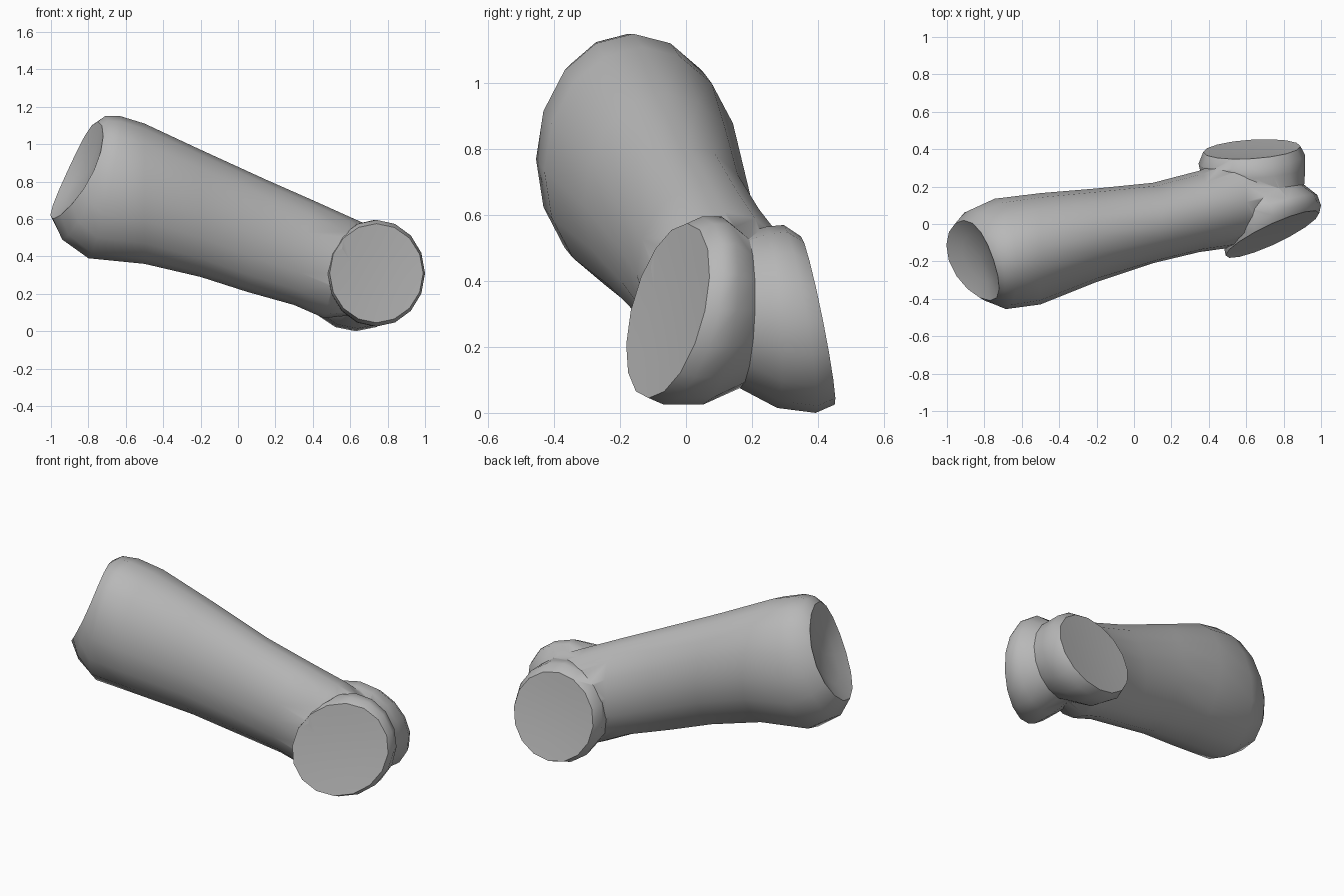
import bpy, bmesh, math
from mathutils import Vector

cube = bpy.data.objects.get("Cube")
if cube:
    bpy.data.objects.remove(cube)

SIDES = 16

bone = bpy.data.materials.new("bone grey")
bone.use_nodes = True
COLOUR = (0.48, 0.48, 0.48, 1)
bone.diffuse_color = COLOUR
bone.node_tree.nodes["Principled BSDF"].inputs["Base Color"].default_value = COLOUR


def ring(centre, across, up, bow=0):
    """Ellipse spanned by two half-axis vectors; bow pushes its sides along x."""
    c, a, b = Vector(centre), Vector(across), Vector(up)
    turns = [2 * math.pi * i / SIDES for i in range(SIDES)]
    return [c + a * math.cos(t) + b * math.sin(t)
            + Vector((bow * math.cos(t) ** 2, 0, 0)) for t in turns]


def loft(name, rings, dish):
    """Skin the rings and close both ends with shallow dished caps."""
    bm = bmesh.new()
    loops = [[bm.verts.new(p) for p in r] for r in rings]

    def dished(loop, inner):
        mid = sum((v.co for v in loop), Vector()) / SIDES
        inward = sum((v.co for v in inner), Vector()) / SIDES - mid
        push = inward.normalized() * dish
        small = [bm.verts.new(mid + (v.co - mid) * 0.6 + push * 0.7) for v in loop]
        return small, bm.verts.new(mid + push)

    caps = [dished(loops[0], loops[1]), dished(loops[-1], loops[-2])]
    loops = [caps[0][0]] + loops + [caps[1][0]]
    for p, q in zip(loops, loops[1:]):
        for i in range(SIDES):
            j = (i + 1) % SIDES
            bm.faces.new((p[i], p[j], q[j], q[i]))
    for small, hub in caps:
        for i in range(SIDES):
            bm.faces.new((small[i], small[(i + 1) % SIDES], hub))
    bmesh.ops.recalc_face_normals(bm, faces=bm.faces)
    mesh = bpy.data.meshes.new(name)
    bm.to_mesh(mesh)
    bm.free()
    mesh.materials.append(bone)
    obj = bpy.data.objects.new(name, mesh)
    bpy.context.collection.objects.link(obj)
    return obj


# Shaft: top x, top z, bottom x, bottom z, front y, back y, skew, bow
sections = [
    (-0.75, 1.12, -0.99, 0.60, -0.41, 0.02, -0.07, 0.03),
    (-0.71, 1.15, -0.94, 0.49, -0.43, 0.08, -0.06, 0.02),
    (-0.63, 1.15, -0.80, 0.39, -0.455, 0.135, -0.03, 0),
    (-0.50, 1.11, -0.50, 0.36, -0.43, 0.165, 0, 0),
    (-0.20, 0.97, -0.20, 0.29, -0.31, 0.19, 0, 0),
    (0.15, 0.81, 0.05, 0.21, -0.21, 0.22, 0, 0),
    (0.40, 0.70, 0.30, 0.14, -0.15, 0.285, 0, 0),
    (0.60, 0.61, 0.46, 0.07, -0.125, 0.36, 0, 0),
    (0.78, 0.53, 0.66, 0.09, 0.03, 0.32, 0, 0),
    (0.87, 0.44, 0.80, 0.20, 0.11, 0.27, 0, 0),
]
shaft_rings = []
for tx, tz, bx, bz, front, back, skew, bow in sections:
    shaft_rings.append(ring(
        ((tx + bx) / 2, (front + back) / 2, (tz + bz) / 2),
        (skew, (back - front) / 2, 0),
        ((tx - bx) / 2, 0, (tz - bz) / 2), bow))
shaft = loft("bone_shaft", shaft_rings, 0.05)

# Twin knuckles as one waisted spool: centre, radius x, radius z, tilts
spool = [
    ((0.74, -0.055, 0.31), 0.25, 0.265, 0.45, 0.22),
    ((0.74, -0.01, 0.31), 0.26, 0.285, 0.42, 0.2),
    ((0.73, 0.08, 0.31), 0.25, 0.285, 0.3, 0.1),
    ((0.69, 0.17, 0.31), 0.22, 0.235, 0.18, 0.03),
    ((0.64, 0.26, 0.29), 0.275, 0.275, 0.1, -0.06),
    ((0.63, 0.345, 0.285), 0.285, 0.285, 0.08, -0.17),
    ((0.63, 0.40, 0.28), 0.26, 0.255, 0.06, -0.2),
]
knuckles = loft("knuckles", [
    ring(c, (rx, rx * slope, 0), (0, rz * lean, rz))
    for c, rx, rz, slope, lean in spool], 0.01)

# Fuse the parts into one bone
union = shaft.modifiers.new("join", "BOOLEAN")
union.operation = "UNION"
union.solver = "EXACT"
union.object = knuckles
bpy.context.view_layer.objects.active = shaft
shaft.select_set(True)
bpy.ops.object.modifier_apply(modifier=union.name)
bpy.data.objects.remove(knuckles)
shaft.name = "finger_bone"
bpy.ops.object.shade_smooth_by_angle(angle=math.radians(42))
